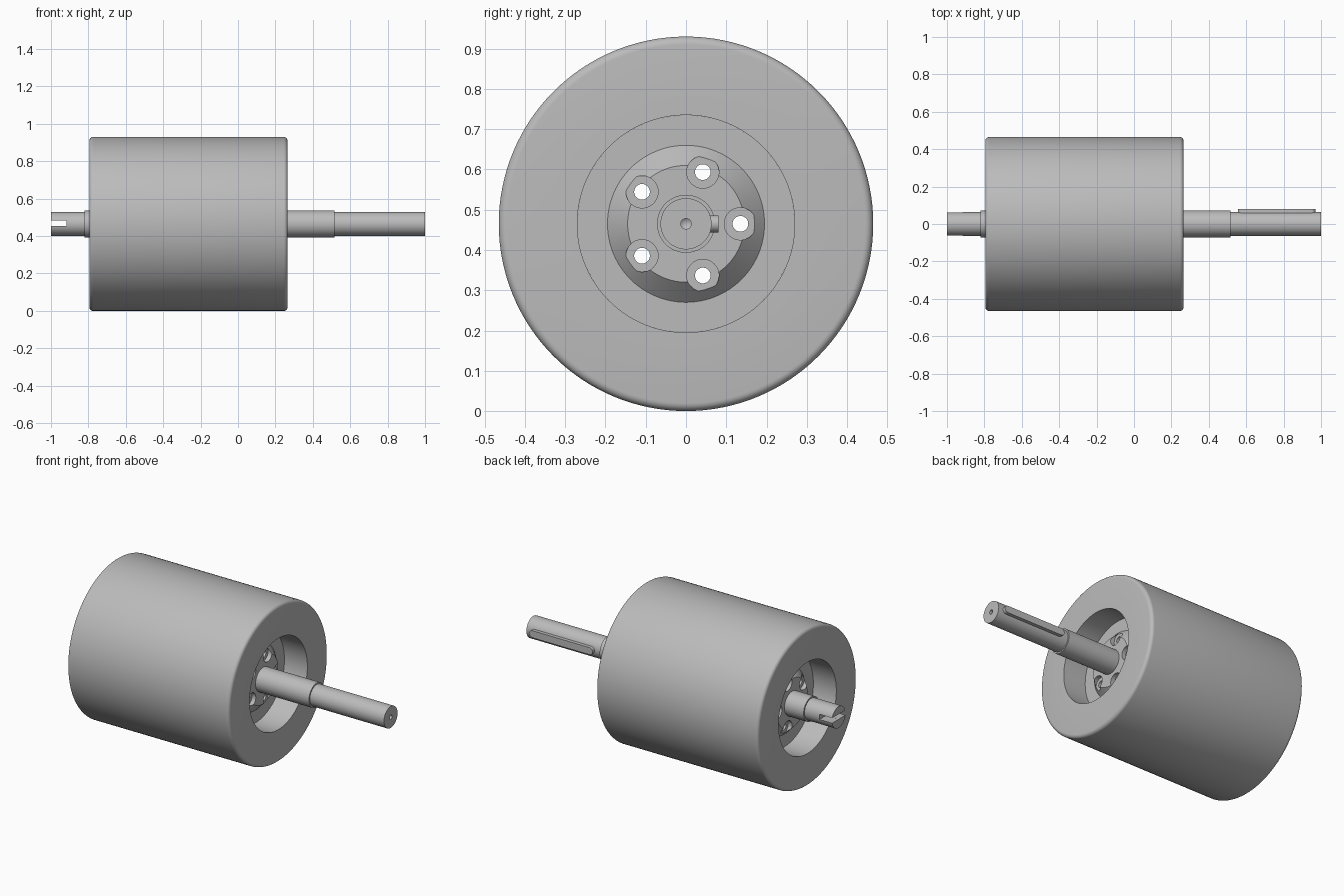
import bpy, bmesh, math
from mathutils import Matrix, Vector

cube = bpy.data.objects.get("Cube")
if cube:
    bpy.data.objects.remove(cube, do_unlink=True)

AXIS_Z = 0.465
FACE_R, FACE_L = 0.265, -0.795      # drum end faces
MID = (FACE_R + FACE_L) / 2
HALF = (FACE_R - FACE_L) / 2

steel = bpy.data.materials.new("Steel grey")
steel.use_nodes = True
GREY = (0.5, 0.5, 0.5, 1)
steel.diffuse_color = GREY
steel.node_tree.nodes["Principled BSDF"].inputs["Base Color"].default_value = GREY


def add_object(name, bm):
    bmesh.ops.recalc_face_normals(bm, faces=bm.faces)
    mesh = bpy.data.meshes.new(name)
    bm.to_mesh(mesh)
    bm.free()
    mesh.materials.append(steel)
    obj = bpy.data.objects.new(name, mesh)
    bpy.context.collection.objects.link(obj)
    return obj


def lathe(name, profile, steps=96, closed=True):
    """Spin (x, radius) points round the roller axis."""
    bm = bmesh.new()
    pts = [bm.verts.new((x, 0, r)) for x, r in profile]
    pairs = list(zip(pts, pts[1:])) + ([(pts[-1], pts[0])] if closed else [])
    edges = [bm.edges.new(p) for p in pairs]
    bmesh.ops.spin(bm, geom=pts + edges, cent=(0, 0, 0), axis=(1, 0, 0),
                   angle=math.tau, steps=steps, use_duplicate=False)
    bmesh.ops.remove_doubles(bm, verts=bm.verts, dist=1e-5)
    bmesh.ops.translate(bm, verts=bm.verts, vec=(0, 0, AXIS_Z))
    return add_object(name, bm)


def add_rod(bm, x0, x1, y, z, radius, steps=40):
    turn = Matrix.Rotation(math.pi / 2, 4, 'Y')
    place = Matrix.Translation(((x0 + x1) / 2, y, AXIS_Z + z))
    bmesh.ops.create_cone(bm, cap_ends=True, segments=steps, radius1=radius,
                          radius2=radius, depth=x1 - x0, matrix=place @ turn)


def cut(obj, cutter):
    cutter.hide_render = True
    mod = obj.modifiers.new("cut", 'BOOLEAN')
    mod.operation = 'DIFFERENCE'
    mod.solver = 'EXACT'
    mod.object = cutter
    bpy.context.view_layer.objects.active = obj
    bpy.ops.object.modifier_apply(modifier=mod.name)
    bpy.data.objects.remove(cutter, do_unlink=True)


def smooth(obj):
    bpy.ops.object.select_all(action='DESELECT')
    obj.select_set(True)
    bpy.context.view_layer.objects.active = obj
    bpy.ops.object.shade_smooth_by_angle(angle=math.radians(25))


# Drum shell with rounded outer rims
R, BORE, FILLET = 0.465, 0.27, 0.02
arc = [(HALF - FILLET + FILLET * math.sin(a), R - FILLET + FILLET * math.cos(a))
       for a in (i * math.pi / 12 for i in range(7))]
right_half = arc + [(HALF, BORE)]
left_half = [(-x, r) for x, r in reversed(right_half)]
shell = lathe("drum_shell", [(x + MID, r) for x, r in right_half + left_half], 128)
smooth(shell)

# End hubs: flat web, cone boss, spot-faced bolt holes
WEB, BOSS, SPOT, BACK = 0.15, 0.10, 0.125, 0.22     # depths below the drum face
for name, face, side in (("right_hub", FACE_R, -1), ("left_hub", FACE_L, 1)):
    at = lambda depth: face + side * depth
    hub = lathe(name, [(at(WEB), BORE), (at(WEB), 0.195), (at(BOSS), 0.145),
                       (at(BOSS), 0.06), (at(BACK), 0.06), (at(BACK), BORE)])
    for radius, d0, d1 in ((0.04, 0.05, SPOT), (0.0195, 0.05, 0.3)):
        bm = bmesh.new()
        for i in range(5):
            a = i * math.tau / 5
            add_rod(bm, *sorted((at(d0), at(d1))), 0.135 * math.cos(a),
                    0.135 * math.sin(a), radius)
        cut(hub, add_object("bolt_cutter", bm))
    smooth(hub)

# Stepped shaft with a centre drilling in each end
shaft = lathe("shaft", [(-0.97, 0), (-0.98, 0.013), (-1, 0.013), (-1, 0.0635),
                        (-0.82, 0.0635), (-0.82, 0.072), (0.515, 0.072),
                        (0.515, 0.0635), (1, 0.0635), (1, 0.013), (0.98, 0.013),
                        (0.97, 0)], 64, closed=False)

# Slot across the left shaft end
bm = bmesh.new()
slot = Matrix.LocRotScale(Vector((-1, 0, AXIS_Z + 0.003)), None, Vector((0.165, 0.3, 0.03)))
bmesh.ops.create_cube(bm, size=1, matrix=slot)
cut(shaft, add_object("slot_cutter", bm))
smooth(shaft)

# Round-ended key along the back of the right shaft end
bm = bmesh.new()
KEY_R = 0.021
ring = []
for cx, start in ((0.97 - KEY_R, -math.pi / 2), (0.555 + KEY_R, math.pi / 2)):
    for i in range(13):
        a = start + i * math.pi / 12
        ring.append(bm.verts.new((cx + KEY_R * math.cos(a), 0.04,
                                  AXIS_Z + KEY_R * math.sin(a))))
base = bm.faces.new(ring)
top = bmesh.ops.extrude_face_region(bm, geom=[base], use_keep_orig=True)
bmesh.ops.translate(bm, vec=(0, 0.041, 0),
                    verts=[v for v in top["geom"] if isinstance(v, bmesh.types.BMVert)])
smooth(add_object("shaft_key", bm))
